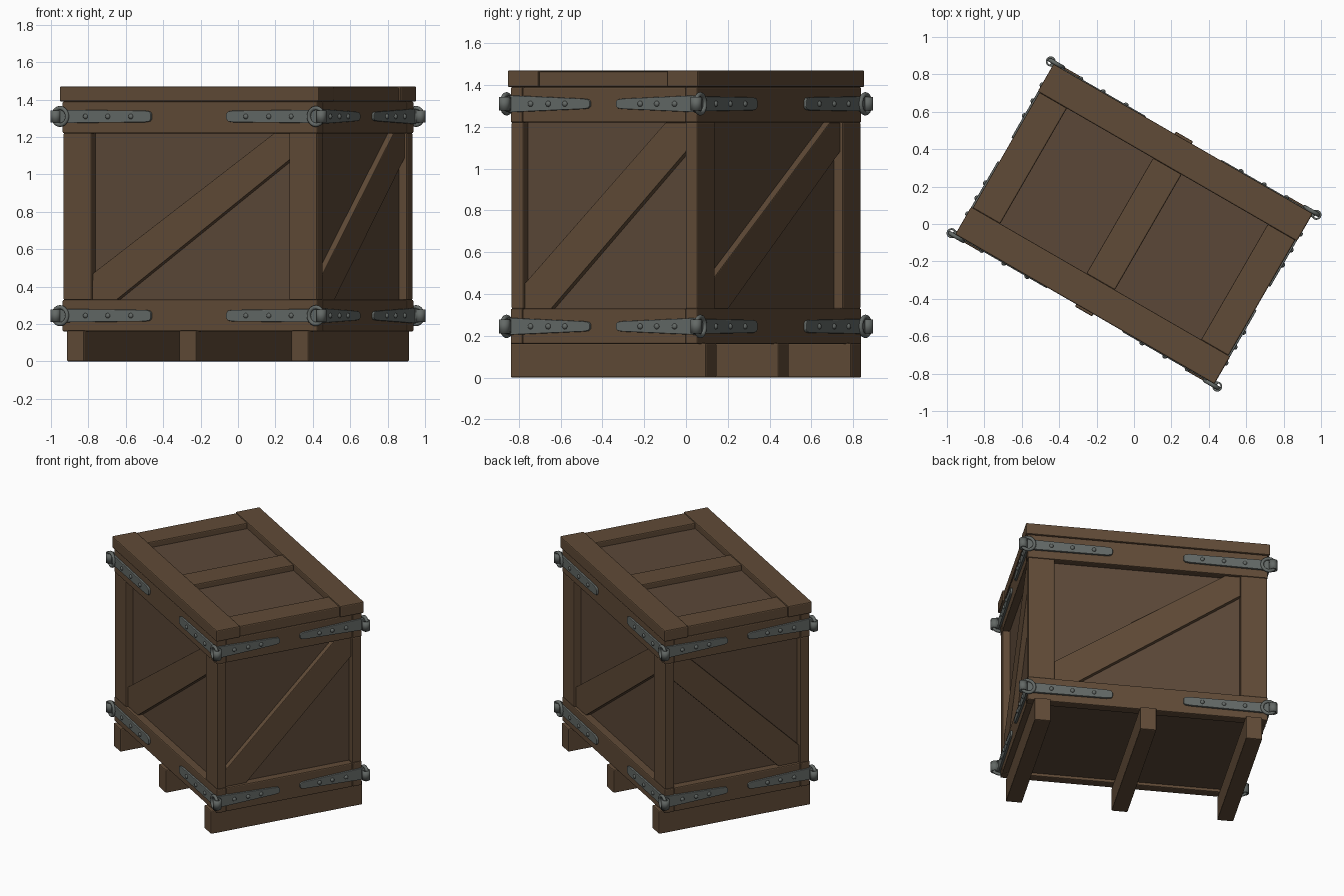
import bpy, bmesh, math
from mathutils import Matrix, Vector

if "Cube" in bpy.data.objects:
    bpy.data.objects.remove(bpy.data.objects["Cube"])

ROT = math.radians(-30)  # the whole crate is turned about z


def mat(name, rgb):
    m = bpy.data.materials.new(name)
    m.diffuse_color = (*rgb, 1)
    m.use_nodes = True
    m.node_tree.nodes["Principled BSDF"].inputs["Base Color"].default_value = m.diffuse_color
    return m


BOARD = mat("board_brown", (0.118, 0.070, 0.038))
PANEL = mat("panel_brown", (0.105, 0.064, 0.039))
METAL = mat("iron_grey", (0.125, 0.140, 0.132))


def finish(name, bm, material, bevel=0.0, smooth=False):
    bmesh.ops.recalc_face_normals(bm, faces=bm.faces)
    for f in bm.faces:
        f.smooth = smooth
    me = bpy.data.meshes.new(name)
    bm.to_mesh(me)
    bm.free()
    me.materials.append(material)
    ob = bpy.data.objects.new(name, me)
    bpy.context.collection.objects.link(ob)
    ob.rotation_euler.z = ROT
    if bevel:
        b = ob.modifiers.new("bevel", "BEVEL")
        b.width = bevel
        b.segments = 2
    return ob


def prism(name, pts, axis, d0, d1, material, bevel=0.0):
    """Outline in (side, z), extruded along local x or y."""
    bm = bmesh.new()
    place = (lambda s, z, d: (d, s, z)) if axis == "x" else (lambda s, z, d: (s, d, z))
    a = [bm.verts.new(place(s, z, d0)) for s, z in pts]
    b = [bm.verts.new(place(s, z, d1)) for s, z in pts]
    bm.faces.new(a)
    bm.faces.new(b[::-1])
    for i in range(len(pts)):
        j = (i + 1) % len(pts)
        bm.faces.new((a[i], b[i], b[j], a[j]))
    return finish(name, bm, material, bevel)


def box(name, x0, x1, y0, y1, z0, z1, material=BOARD, bevel=0.007):
    x0, x1 = sorted((x0, x1))
    return prism(name, [(x0, z0), (x1, z0), (x1, z1), (x0, z1)], "y", y0, y1, material, bevel)


# skids
for u in (-0.693, 0, 0.693):
    box("skid", u - 0.053, u + 0.053, -0.54, 0.54, 0, 0.165)

# inner panels and floor
box("inner_panels", -0.735, 0.735, -0.465, 0.465, 0.18, 1.395, PANEL, 0)

# horizontal bands: long sides cover the corners, short ones fit between
for z0, z1 in ((0.16, 0.33), (1.22, 1.39)):
    for s in (-1, 1):
        box("long_band", -0.787, 0.787, s * 0.45, s * 0.517, z0, z1)
        box("short_band", s * 0.72, s * 0.785, -0.45, 0.45, z0, z1)

# corner posts on the long sides
for su in (-1, 1):
    for sv in (-1, 1):
        box("corner_post", su * 0.61, su * 0.783, sv * 0.448, sv * 0.514, 0.328, 1.222)

# diagonal braces
long_brace = [(-0.61, 0.33), (-0.46, 0.33), (0.61, 1.08), (0.61, 1.22), (0.51, 1.22), (-0.61, 0.47)]
short_brace = [(-0.448, 0.33), (-0.30, 0.33), (0.448, 1.085), (0.448, 1.22), (0.33, 1.22), (-0.448, 0.45)]
for s in (-1, 1):
    prism("long_brace", [(-s * u, z) for u, z in long_brace], "y", s * 0.46, s * 0.50, BOARD, 0.004)
    prism("short_brace", short_brace, "x", s * 0.73, s * 0.77, BOARD, 0.004)

# lid
box("lid_panel", -0.77, 0.77, -0.50, 0.50, 1.388, 1.425, PANEL, 0)
for s in (-1, 1):
    box("lid_long_board", -0.80, 0.80, s * 0.356, s * 0.526, 1.39, 1.47)
    box("lid_end_board", s * 0.62, s * 0.79, -0.357, 0.357, 1.39, 1.465)
box("lid_middle_board", -0.088, 0.088, -0.357, 0.357, 1.39, 1.465)


# iron straps with nails
def strap(name, axis, s_side, s_face, face, near, far, h0, h1, zc):
    pts = [(near, h0), (far + 0.04, h1), (far + 0.01, h1 * 0.85), (far, h1 * 0.45)]
    pts += [(s, -z) for s, z in pts[::-1]]
    prism(name, [(s_side * s, zc + z) for s, z in pts], axis,
          s_face * (face - 0.01), s_face * (face + 0.014), METAL, 0.004)


nails = bmesh.new()


def nail(x, y, z, axis):
    flat = (0.8, 1, 1) if axis == "x" else (1, 0.8, 1)
    m = Matrix.Translation((x, y, z)) @ Matrix.Diagonal((*flat, 1))
    bmesh.ops.create_uvsphere(nails, u_segments=10, v_segments=6, radius=0.014, matrix=m)


for zc in (0.245, 1.31):
    for su in (-1, 1):
        for sv in (-1, 1):
            strap("long_strap", "y", su, sv, 0.517, 0.815, 0.232, 0.036, 0.031, zc)
            strap("short_strap", "x", sv, su, 0.785, 0.525, 0.072, 0.041, 0.025, zc)
            for u in (0.355, 0.497, 0.635):
                nail(su * u, sv * 0.531, zc, "y")
            for v in (0.208, 0.30, 0.398):
                nail(su * 0.799, sv * v, zc, "x")
            # curled eye at the corner
            bm = bmesh.new()
            bmesh.ops.create_cone(bm, cap_ends=False, segments=16, radius1=0.027, radius2=0.027,
                                  depth=0.066, matrix=Matrix.Translation((su * 0.82, sv * 0.53, zc)))
            eye = finish("corner_eye", bm, METAL, 0, True)
            sol = eye.modifiers.new("wall", "SOLIDIFY")
            sol.thickness = 0.010
            # ring hanging in the long side's plane
            bm = bmesh.new()
            N, K = 20, 8
            rows = []
            for i in range(N):
                a = 2 * math.pi * i / N
                row = []
                for k in range(K):
                    t = 2 * math.pi * k / K
                    r = 0.044 + 0.011 * math.cos(t)
                    row.append(bm.verts.new((su * 0.79 + r * math.cos(a),
                                             sv * 0.535 + 0.011 * math.sin(t),
                                             zc + r * math.sin(a) * 1.03)))
                rows.append(row)
            for i in range(N):
                p, q = rows[i], rows[(i + 1) % N]
                for k in range(K):
                    bm.faces.new((p[k], q[k], q[(k + 1) % K], p[(k + 1) % K]))
            finish("corner_ring", bm, METAL, 0, True)
finish("strap_nails", nails, METAL, 0, True)
